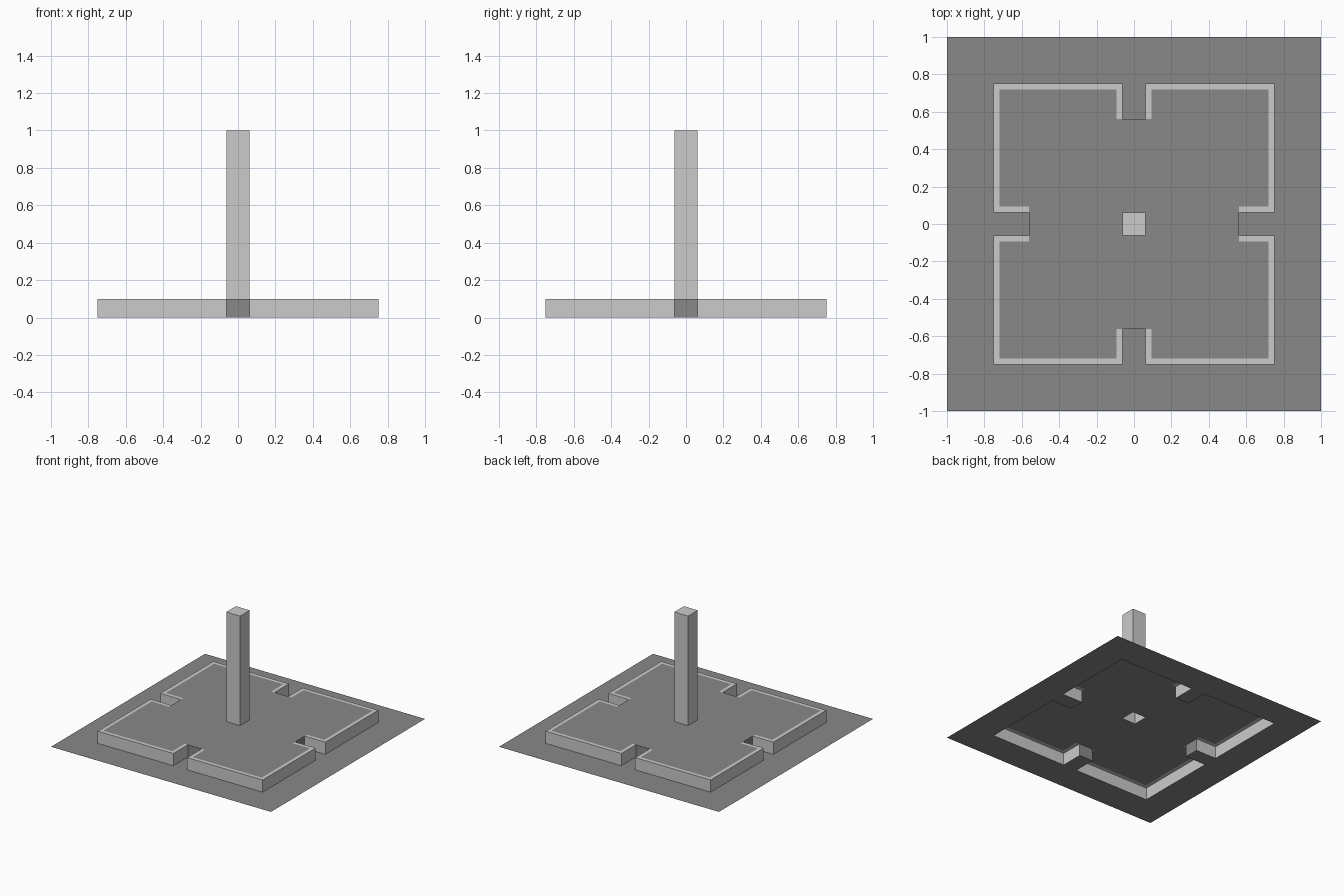
import bpy, bmesh
from mathutils import Matrix, Vector
from math import pi

if "Cube" in bpy.data.objects:
    bpy.data.objects.remove(bpy.data.objects["Cube"])

H = 0.1                                   # height of the raised plateau
G, N, O = 0.0625, 0.5625, 0.75            # gate half width, notch depth, outer edge
T = 0.03                                  # rim width

dark = bpy.data.materials.new("dark_grey")
dark.diffuse_color = (0.25, 0.25, 0.25, 1)
dark.use_nodes = True
dark.node_tree.nodes["Principled BSDF"].inputs["Base Color"].default_value = dark.diffuse_color


def flat(points, z):
    """Up-facing polygon from a clockwise outline."""
    return [[(x, y, z) for x, y in reversed(points)]]


def wall(points, z0, z1):
    """Strip of outward-facing quads along a clockwise path."""
    return [[(*b, z0), (*a, z0), (*a, z1), (*b, z1)] for a, b in zip(points, points[1:])]


def build(name, faces, mat=None, extra=()):
    """Repeat one sector's faces four times around z and weld."""
    bm = bmesh.new()
    for k in range(4):
        rot = Matrix.Rotation(k * pi / 2, 3, 'Z')
        for f in faces:
            bm.faces.new([bm.verts.new(rot @ Vector(p)) for p in f])
    for f in extra:
        bm.faces.new([bm.verts.new(p) for p in f])
    bmesh.ops.remove_doubles(bm, verts=bm.verts, dist=1e-4)
    me = bpy.data.meshes.new(name)
    bm.to_mesh(me)
    bm.free()
    ob = bpy.data.objects.new(name, me)
    bpy.context.collection.objects.link(ob)
    if mat:
        me.materials.append(mat)


# Outer edge of one quadrant, from notch to notch, and its inset
outer = [(G, N), (G, O), (O, O), (O, G), (N, G)]
inner = [(N, G + T), (O - T, G + T), (O - T, O - T), (G + T, O - T), (G + T, N)]

# Ground sheet, open under the plateau
build("ground", flat([(0, N), (0, 1), (1, 1), (1, 0), (N, 0)] + outer[::-1], 0), dark)

# Plateau floor, open under the pillar
build("plateau_floor", flat([(0, G), (0, N)] + inner[::-1] + [(N, 0), (G, 0), (G, G)], H), dark)

# Light rim on top and plateau side walls
build("rim", flat(outer + inner, H))
build("side_walls", wall(outer, 0, H))

# Dark back wall of each notch
build("notch_backs", wall([(-G, N), (G, N)], 0, H), dark)

# Central pillar, hollow below
build("pillar", wall([(-G, G), (G, G)], H, 1), None,
      flat([(-G, G), (G, G), (G, -G), (-G, -G)], 1))
